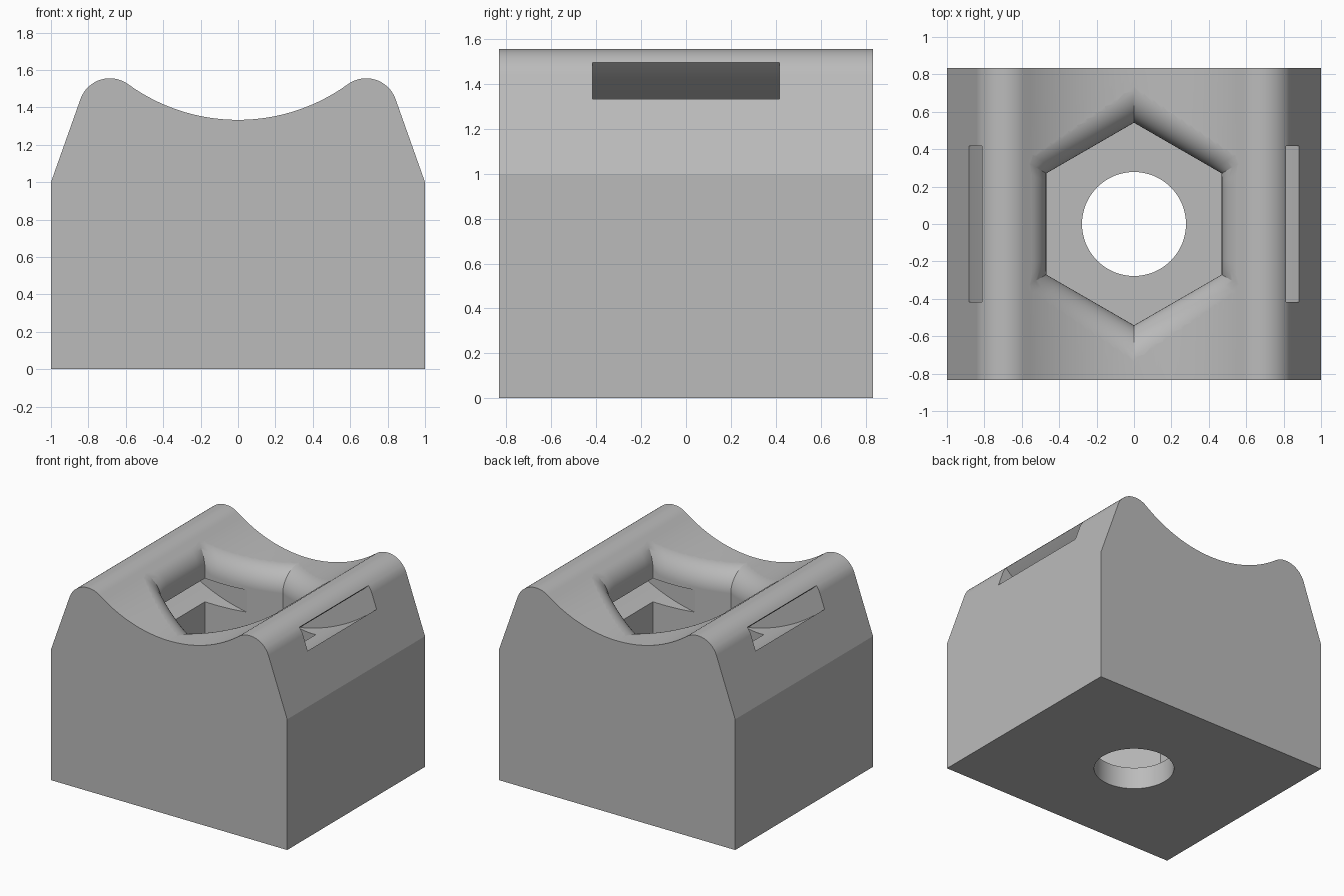
import bpy, bmesh
from math import sin, cos, tan, pi, radians, sqrt, atan2, asin
from mathutils import Vector

cube = bpy.data.objects.get("Cube")
if cube:
    bpy.data.objects.remove(cube, do_unlink=True)

U = 1 / 6                      # wall thickness and rounding radius
DEPTH = 5 * U                  # half depth
AXIS_Z = 14 * U                # height of the saddle axis (saddle radius is 1)
APOTHEM = 0.469                # half width of the hexagonal pocket

grey = bpy.data.materials.new("plain_grey")
grey.use_nodes = True
grey.diffuse_color = (0.5, 0.5, 0.5, 1)
grey.node_tree.nodes["Principled BSDF"].inputs["Base Color"].default_value = (0.5, 0.5, 0.5, 1)


def arc(cx, cz, r, a0, a1, n):
    return [(cx + r * cos(a0 + (a1 - a0) * i / n), cz + r * sin(a0 + (a1 - a0) * i / n))
            for i in range(n + 1)]


def finish(name, bm):
    bmesh.ops.recalc_face_normals(bm, faces=bm.faces)
    mesh = bpy.data.meshes.new(name)
    bm.to_mesh(mesh)
    bm.free()
    mesh.materials.append(grey)
    obj = bpy.data.objects.new(name, mesh)
    bpy.context.collection.objects.link(obj)
    return obj


def prism(name, profile, half):
    """Extrude an x-z profile along y."""
    bm = bmesh.new()
    face = bm.faces.new([bm.verts.new((x, -half, z)) for x, z in profile])
    new = bmesh.ops.extrude_face_region(bm, geom=[face])["geom"]
    bmesh.ops.translate(bm, vec=(0, 2 * half, 0),
                        verts=[v for v in new if isinstance(v, bmesh.types.BMVert)])
    return finish(name, bm)


# Body: straight sides, sloped shoulders, rounded ridges and a round saddle
ridge_z = 1.5 * U + 1.139
ridge_x = sqrt((1 + U) ** 2 - (AXIS_Z - ridge_z) ** 2)
to_ridge = Vector((ridge_x - 1, ridge_z - 1))
slope = atan2(to_ridge.y, to_ridge.x) - asin(U / to_ridge.length)
saddle = atan2(AXIS_Z - ridge_z, -ridge_x)
right = [(1, 0), (1, 1)] + arc(ridge_x, ridge_z, U, slope - pi / 2, saddle, 16)
span = pi - saddle
dip = arc(0, AXIS_Z, 1, -span, span - pi, 48)[1:-1]
body = prism("strap_mount_body", right + dip + [(-x, z) for x, z in reversed(right)], DEPTH)


# Hexagonal pocket whose rim is rounded into the saddle
def rim_point(side, s, t):
    """Point on the rim rounding: s runs along the side, t from wall to saddle."""
    n = Vector((cos(side * pi / 3), sin(side * pi / 3), 0))
    along = Vector((-n.y, n.x, 0))
    pos = s * APOTHEM * tan(pi / 6)
    for _ in range(12):
        c = n * (APOTHEM + U) + along * pos
        c.z = AXIS_Z - sqrt((1 + U) ** 2 - c.x ** 2)
        up = Vector((-c.x, 0, AXIS_Z - c.z)).normalized()
        q = c + U * (-n).slerp(up, t)
        pos += s * q.dot(n) * tan(pi / 6) - q.dot(along)
    return q, up


def ring(t, lift=0.0, z=None):
    steps = 12
    sides = []
    for k in range(6):
        row = []
        for i in range(steps + 1):
            q, up = rim_point(k, 2 * i / steps - 1, t)
            q = q + up * lift
            if z is not None:
                q.z = z
            row.append(q)
        sides.append(row)
    points = []
    for k in range(6):
        points.append((sides[k][0] + sides[k - 1][-1]) / 2)
        points += sides[k][1:-1]
    return points


bm = bmesh.new()
rings = [ring(0, z=U)] + [ring(i / 12) for i in range(13)] + [ring(1, lift=0.3)]
loops = [[bm.verts.new(p) for p in r] for r in rings]
count = len(loops[0])
for low, high in zip(loops, loops[1:]):
    for i in range(count):
        j = (i + 1) % count
        bm.faces.new((low[i], low[j], high[j], high[i]))
bm.faces.new(loops[0])
peak = bm.verts.new((0, 0, 2.4))
for i in range(count):
    bm.faces.new((loops[-1][i], loops[-1][(i + 1) % count], peak))
pocket = finish("pocket_cutter", bm)

# Curved strap slot, concentric with the saddle
reach = radians(50)
slot = prism("slot_cutter",
             arc(0, AXIS_Z, 1 + U, -pi / 2 - reach, -pi / 2 + reach, 48)
             + arc(0, AXIS_Z, 1 + 2 * U, -pi / 2 + reach, -pi / 2 - reach, 48), 2.5 * U)

# Bolt hole through the floor
bm = bmesh.new()
bmesh.ops.create_cone(bm, cap_ends=True, segments=64, radius1=0.278, radius2=0.278, depth=1)
hole = finish("hole_cutter", bm)

# Cut the openings
bpy.context.view_layer.objects.active = body
for cutter in (pocket, slot, hole):
    cutter.hide_render = True
    mod = body.modifiers.new(cutter.name, "BOOLEAN")
    mod.operation = "DIFFERENCE"
    mod.solver = "EXACT"
    mod.object = cutter
    bpy.ops.object.modifier_apply(modifier=mod.name)
    bpy.data.objects.remove(cutter, do_unlink=True)

# Smooth the curves, keep the shoulder and pocket edges crisp
bpy.ops.object.select_all(action="DESELECT")
body.select_set(True)
bpy.ops.object.shade_smooth_by_angle(angle=radians(15))
weighted = body.modifiers.new("weighted_normals", "WEIGHTED_NORMAL")
weighted.keep_sharp = True
